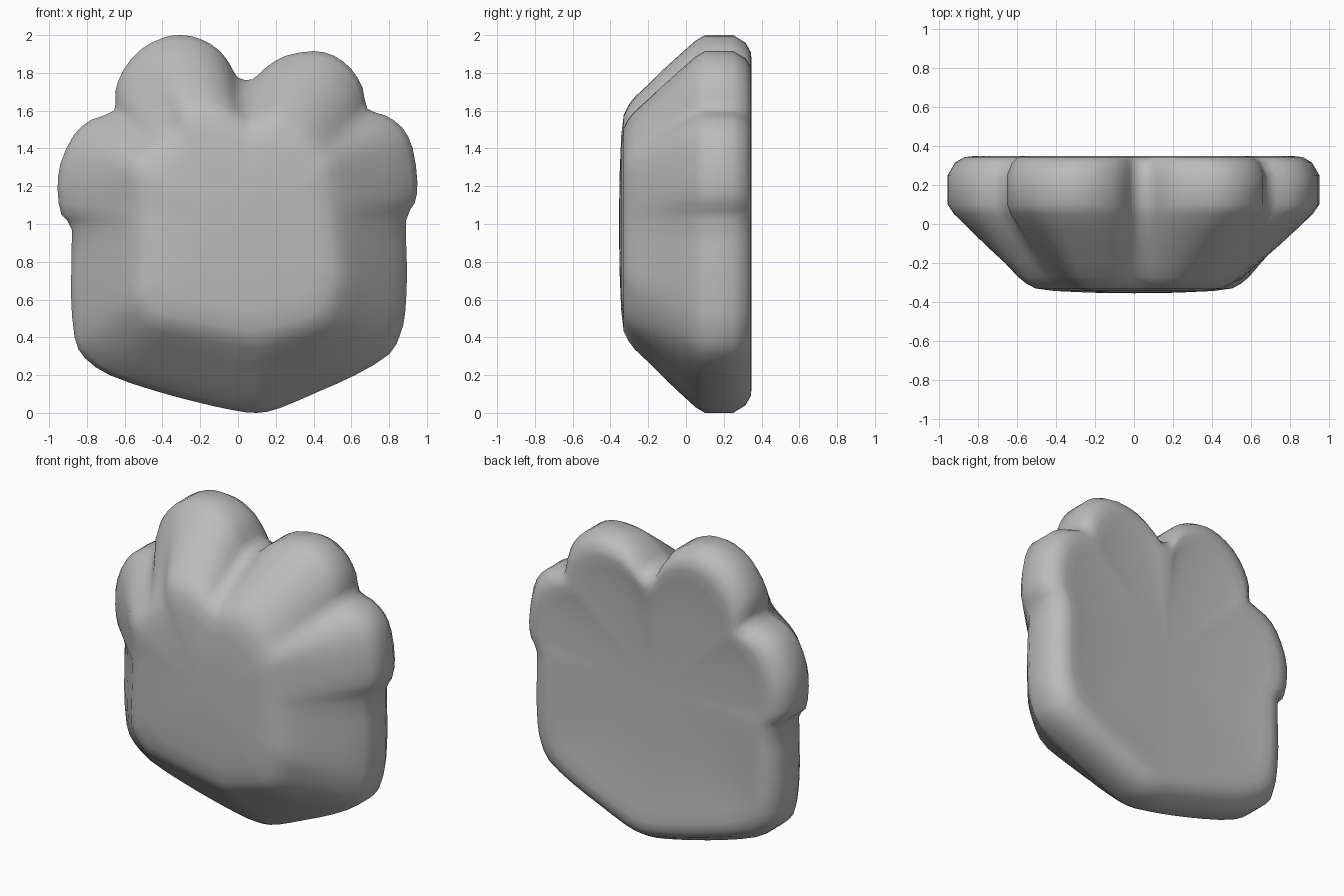
import bpy, bmesh, math
from mathutils import Vector

if "Cube" in bpy.data.objects:
    bpy.data.objects.remove(bpy.data.objects["Cube"])

# Silhouette of the paw (x, z), clockwise from the notch between the toes
OUTLINE = [(0.0, 1.775), (0.075, 1.765), (0.15, 1.83), (0.25, 1.89), (0.4, 1.915), (0.51, 1.89),
           (0.6, 1.82), (0.66, 1.72), (0.685, 1.61), (0.78, 1.575), (0.87, 1.51), (0.925, 1.4),
           (0.95, 1.22), (0.935, 1.11), (0.89, 1.02), (0.895, 0.75), (0.885, 0.53), (0.86, 0.42),
           (0.8, 0.31), (0.62, 0.2), (0.42, 0.11), (0.22, 0.025), (0.1, 0.0), (-0.03, 0.015),
           (-0.23, 0.06), (-0.45, 0.12), (-0.68, 0.2), (-0.81, 0.29), (-0.865, 0.4), (-0.885, 0.65),
           (-0.88, 0.97), (-0.935, 1.05), (-0.955, 1.18), (-0.94, 1.32), (-0.87, 1.47), (-0.78, 1.55),
           (-0.655, 1.6), (-0.65, 1.7), (-0.61, 1.81), (-0.52, 1.92), (-0.4, 1.985), (-0.3, 2.0),
           (-0.2, 1.98), (-0.1, 1.92), (-0.04, 1.84)]
# Rim of the raised front pad (x, z)
PAD = [(0.06, 1.53), (0.22, 1.57), (0.35, 1.5), (0.5, 1.32), (0.52, 1.06), (0.56, 0.7), (0.47, 0.47),
       (0.1, 0.37), (-0.45, 0.47), (-0.55, 0.6), (-0.53, 1.08), (-0.57, 1.3), (-0.32, 1.5),
       (-0.3, 1.64), (-0.12, 1.63)]
CENTRE = Vector((0, 1.0))


def cast(direction):
    """Distance from the centre to the pad rim along a direction."""
    for i, p in enumerate(PAD):
        a = Vector(p) - CENTRE
        e = Vector(PAD[(i + 1) % len(PAD)]) - CENTRE - a
        den = direction.x * e.y - direction.y * e.x
        if abs(den) < 1e-9:
            continue
        r = (a.x * e.y - a.y * e.x) / den
        s = (a.x * direction.y - a.y * direction.x) / den
        if r > 0 and -1e-6 <= s <= 1 + 1e-6:
            return r
    return 0.5


# Subdivide the silhouette with a smooth spline, keeping the creases between toes
outer = []
n = len(OUTLINE)
for i in range(n):
    p0, p1, p2, p3 = (Vector(OUTLINE[(i + k) % n]) for k in (-1, 0, 1, 2))
    outer.append(p1 - CENTRE)
    outer.append((9 * (p1 + p2) - p0 - p3) / 16 - CENTRE)
inner = [p.normalized() * cast(p.normalized()) for p in outer]

# Rings from back to front: y, blend from silhouette to pad rim, extra scale
RINGS = [(0.315, 0.0, 0.3), (0.325, 0.0, 0.6), (0.34, 0.0, 0.79), (0.348, 0.0, 0.86),
         (0.343, 0.0, 0.91), (0.315, 0.0, 0.96), (0.25, 0.0, 1.0), (0.18, 0.0, 1.0), (0.1, 0.0, 1.0),
         (0.05, 0.08, 1.0), (-0.03, 0.26, 1.0), (-0.12, 0.5, 1.0), (-0.2, 0.72, 1.0),
         (-0.27, 0.91, 1.0), (-0.305, 1.0, 0.99), (-0.33, 1.0, 0.92), (-0.343, 1.0, 0.78),
         (-0.352, 1.0, 0.4)]

bm = bmesh.new()
rings = []
for y, t, s in RINGS:
    ring = []
    for a, b in zip(outer, inner):
        p = a.lerp(b, t) * s + CENTRE
        ring.append(bm.verts.new((p.x, y, p.y)))
    rings.append(ring)
m = len(outer)
for r0, r1 in zip(rings, rings[1:]):
    for i in range(m):
        j = (i + 1) % m
        bm.faces.new((r0[i], r0[j], r1[j], r1[i]))
# Close the middle of the back and the front
for ring, y in ((rings[0], 0.312), (rings[-1], -0.355)):
    c = bm.verts.new((0, y, CENTRE.y))
    for i in range(m):
        bm.faces.new((ring[i], ring[(i + 1) % m], c))
# Soften the creases on the sloped front
soft = [v for ring in rings[10:] for v in ring]
for _ in range(2):
    bmesh.ops.smooth_vert(bm, verts=soft, factor=0.4, use_axis_x=True, use_axis_y=False, use_axis_z=True)
bmesh.ops.recalc_face_normals(bm, faces=bm.faces)

mesh = bpy.data.meshes.new("paw")
bm.to_mesh(mesh)
bm.free()
paw = bpy.data.objects.new("paw", mesh)
bpy.context.collection.objects.link(paw)

grey = bpy.data.materials.new("grey")
grey.diffuse_color = (0.5, 0.5, 0.5, 1)
grey.use_nodes = True
grey.node_tree.nodes["Principled BSDF"].inputs["Base Color"].default_value = grey.diffuse_color
mesh.materials.append(grey)
for f in mesh.polygons:
    f.use_smooth = True
